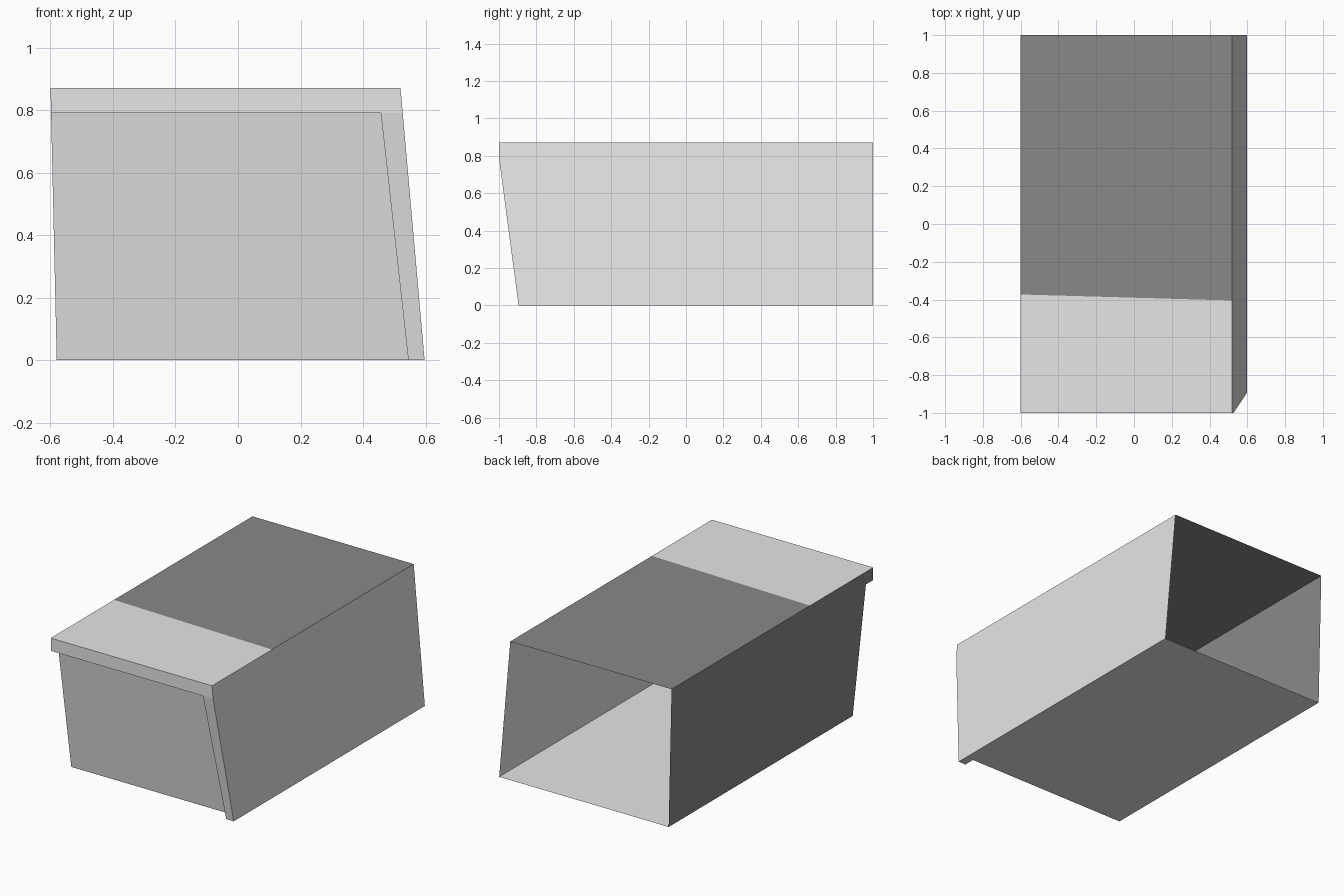
import bpy

if "Cube" in bpy.data.objects:
    bpy.data.objects.remove(bpy.data.objects["Cube"])

H = 0.87      # full height
LIP = 0.79    # underside of the front lip


def material(name, rgb):
    m = bpy.data.materials.new(name)
    m.diffuse_color = (*rgb, 1)
    m.use_nodes = True
    m.node_tree.nodes["Principled BSDF"].inputs["Base Color"].default_value = m.diffuse_color
    return m


light = material("light grey", (0.79, 0.79, 0.80))
dark = material("dark grey", (0.25, 0.25, 0.25))


def sheet(name, mat, *polys):
    """Thin panel made of one or more flat polygons."""
    verts, faces = [], []
    for p in polys:
        faces.append(range(len(verts), len(verts) + len(p)))
        verts += p
    me = bpy.data.meshes.new(name)
    me.from_pydata(verts, [], [list(f) for f in faces])
    me.materials.append(mat)
    ob = bpy.data.objects.new(name, me)
    bpy.context.collection.objects.link(ob)
    return ob


def left_x(z):
    return -0.58 - 0.02 * z / H


def right_x(z):
    return 0.597 - 0.077 * z / H


def outer_y(z):      # front edge of lip and corner post
    return -0.895 - 0.105 * min(z, LIP) / LIP


def inner_y(z):      # recessed front wall
    return outer_y(z) + 0.07


def post_x(z):       # inner edge of corner post
    return 0.545 - 0.088 * z / LIP


# Side walls
def side(x, front):
    return [(x(0), 1, 0), (x(H), 1, H), (x(H), -1, H), (x(LIP), -1, LIP)] + front


sheet("left_wall", dark, side(left_x, [
    (left_x(LIP), inner_y(LIP), LIP), (left_x(0), inner_y(0), 0)])[::-1])
sheet("right_wall", light, side(right_x, [(right_x(0), outer_y(0), 0)]))

# Roof, in a dark back part and a light front part
yl, yr = -0.373, -0.405
xl, xr = left_x(H), right_x(H)
sheet("roof_back", dark, [(xl, yl, H), (xr, yr, H), (xr, 1, H), (xl, 1, H)])
sheet("roof_front", light, [(xl, -1, H), (xr, -1, H), (xr, yr, H), (xl, yl, H)])

# Front lip with its underside
sheet("front_lip", light,
      [(left_x(LIP), -1, LIP), (right_x(LIP), -1, LIP), (xr, -1, H), (xl, -1, H)],
      [(left_x(LIP), -1, LIP), (left_x(LIP), inner_y(LIP), LIP),
       (post_x(LIP), inner_y(LIP), LIP), (post_x(LIP), -1, LIP)])

# Recessed leaning front wall
sheet("front_wall", light,
      [(left_x(0), inner_y(0), 0), (post_x(0), inner_y(0), 0),
       (post_x(LIP), inner_y(LIP), LIP), (left_x(LIP), inner_y(LIP), LIP)])

# Corner post: front face and inner side
sheet("corner_post", light,
      [(post_x(0), outer_y(0), 0), (right_x(0), outer_y(0), 0),
       (right_x(LIP), outer_y(LIP), LIP), (post_x(LIP), outer_y(LIP), LIP)],
      [(post_x(0), inner_y(0), 0), (post_x(0), outer_y(0), 0),
       (post_x(LIP), outer_y(LIP), LIP), (post_x(LIP), inner_y(LIP), LIP)])

# Floor, reaching under the post; the back stays open
sheet("floor", light,
      [(left_x(0), 1, 0), (right_x(0), 1, 0), (right_x(0), outer_y(0), 0),
       (post_x(0), outer_y(0), 0), (post_x(0), inner_y(0), 0),
       (left_x(0), inner_y(0), 0)])
